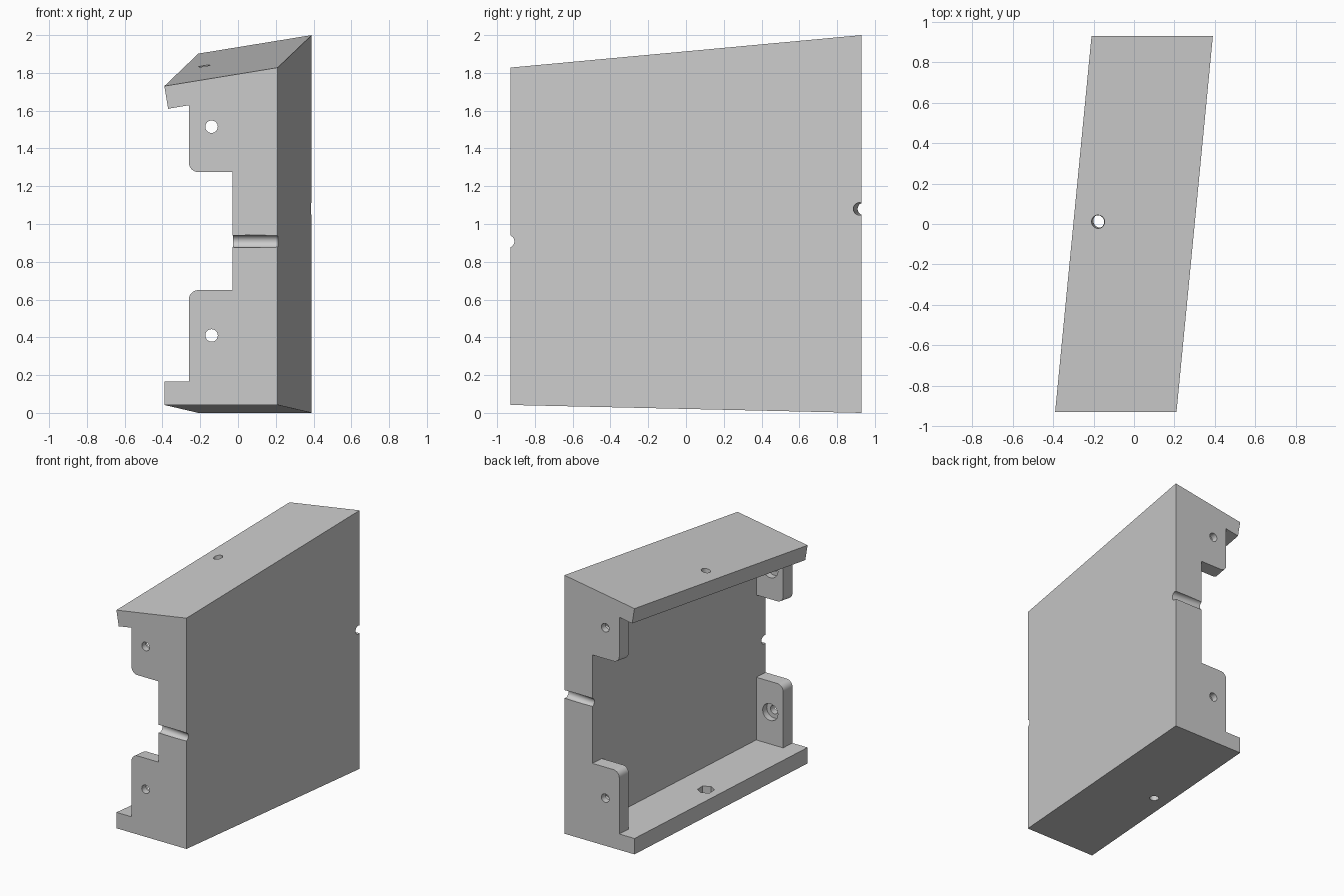
import bpy, bmesh, math
from mathutils import Vector

if "Cube" in bpy.data.objects:
    bpy.data.objects.remove(bpy.data.objects["Cube"])

Y = 0.93          # half length of the block
TAB = 0.1         # tab thickness along y


def shear(x, z, y):
    """Front-face point carried back to depth y along the skewed block."""
    t = (y + Y) / (2 * Y)
    return Vector((x + 0.18 * t, y, z + (-0.042 if z < 0.85 else 0.172) * t))


def loft(name, profile, y0, y1):
    bm = bmesh.new()
    a = [bm.verts.new(shear(x, z, y0)) for x, z in profile]
    b = [bm.verts.new(shear(x, z, y1)) for x, z in profile]
    bm.faces.new(a)
    bm.faces.new(b[::-1])
    n = len(a)
    for i in range(n):
        j = (i + 1) % n
        bm.faces.new((a[j], a[i], b[i], b[j]))
    bmesh.ops.recalc_face_normals(bm, faces=bm.faces)
    me = bpy.data.meshes.new(name)
    bm.to_mesh(me)
    bm.free()
    ob = bpy.data.objects.new(name, me)
    bpy.context.collection.objects.link(ob)
    return ob


def drill(target, center, axis, radius, length, sides=32):
    bpy.ops.mesh.primitive_cylinder_add(vertices=sides, radius=radius, depth=length, location=center)
    cutter = bpy.context.object
    cutter.hide_render = True
    cutter.rotation_mode = 'QUATERNION'
    cutter.rotation_quaternion = Vector((0, 0, 1)).rotation_difference(Vector(axis))
    bpy.context.view_layer.update()
    mod = target.modifiers.new("hole", 'BOOLEAN')
    mod.operation = 'DIFFERENCE'
    mod.solver = 'EXACT'
    mod.object = cutter
    bpy.context.view_layer.objects.active = target
    bpy.ops.object.modifier_apply(modifier=mod.name)
    bpy.data.objects.remove(cutter)


def smooth(ob):
    bpy.ops.object.select_all(action='DESELECT')
    ob.select_set(True)
    bpy.context.view_layer.objects.active = ob
    bpy.ops.object.shade_smooth_by_angle(angle=math.radians(25))


# C-shaped skewed body: plate with bottom and top rails
body = loft("body", [(-0.39, 0.042), (0.21, 0.042), (0.21, 1.828), (-0.39, 1.73),
                     (-0.37, 1.61), (-0.03, 1.668), (-0.03, 0.165), (-0.39, 0.165)], -Y, Y)

# half-round notches in both end edges of the plate
for y, z in ((-Y, 0.908), (Y, 0.908)):
    drill(body, shear(0.09, z, y), (1, -0.097, 0), 0.033, 0.5)

# rail holes, with a round recess above and a hexagonal one below
top_axis = Vector((-0.167, -0.076, 1)).normalized()
low_axis = Vector((0, 0.0226, 1)).normalized()
top = Vector((-0.18, 0.01, 1.850))
low = Vector((-0.18, 0.01, 0.021))
drill(body, top, top_axis, 0.033, 0.4)
drill(body, top - top_axis * 0.17, top_axis, 0.06, 0.2)
drill(body, low, low_axis, 0.033, 0.4)
drill(body, low + low_axis * 0.17, low_axis, 0.06, 0.2, 6)
smooth(body)

# four corner tabs, each with one filleted corner and a recessed bolt hole
R = 0.05
arc = [(math.sin(i * math.pi / 16) * R, math.cos(i * math.pi / 16) * R) for i in range(9)]
lower = ([(-0.03, 0.165), (-0.03, 0.65)] + [(-0.21 - u, 0.60 + v) for u, v in arc] + [(-0.26, 0.165)])
upper = ([(-0.03, 1.668), (-0.03, 1.275)] + [(-0.21 - u, 1.325 - v) for u, v in arc] + [(-0.26, 1.629)])
for level, prof, hz in (("lower", lower, 0.41), ("upper", upper, 1.515)):
    for end, s in (("front", -1), ("back", 1)):
        ys = sorted((s * Y, s * (Y - TAB)))
        tab = loft(f"{level}_{end}_tab", prof, *ys)
        c = shear(-0.14, hz, s * Y)
        drill(tab, c, (0, 1, 0), 0.033, 0.5)
        c.y = s * (Y - TAB)
        drill(tab, c, (0, 1, 0), 0.065, 0.1, 32 if s < 0 else 6)
        smooth(tab)
